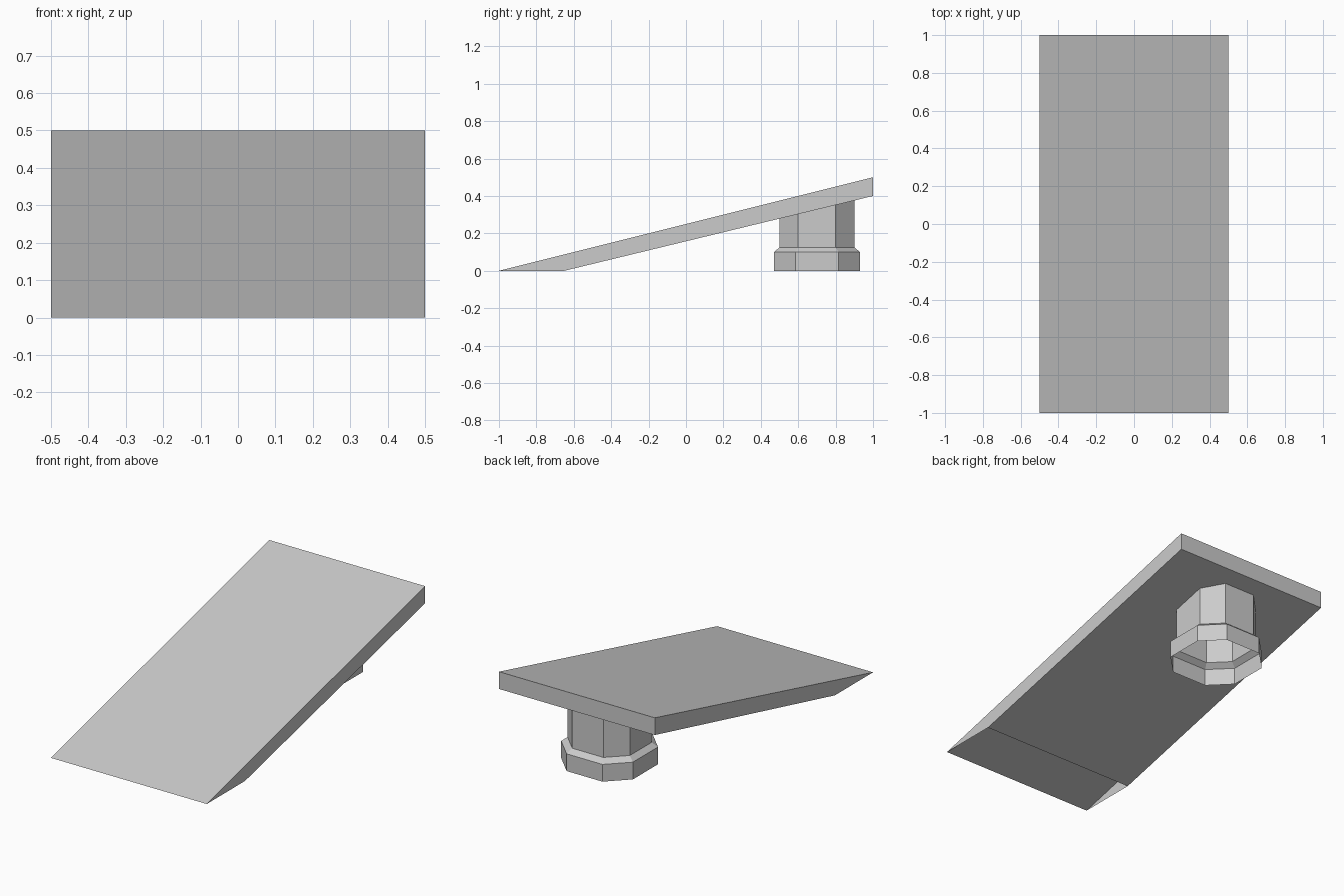
import bpy, bmesh
from mathutils import Vector

cube = bpy.data.objects.get("Cube")
if cube:
    bpy.data.objects.remove(cube, do_unlink=True)

# Single flat grey
grey = bpy.data.materials.new("plain_grey")
grey.use_nodes = True
colour = (0.6, 0.6, 0.6, 1)
grey.diffuse_color = colour
grey.node_tree.nodes["Principled BSDF"].inputs["Base Color"].default_value = colour

HALF_WIDTH = 0.5
TOE_Y = -0.65          # where the sloping underside meets the ground
BACK_Z = 0.4           # height of the underside at the back edge
POST_Y = 0.7


def underside(y):
    return BACK_Z * (y - TOE_Y) / (1 - TOE_Y)


def finish(bm, name):
    mesh = bpy.data.meshes.new(name)
    bm.to_mesh(mesh)
    bm.free()
    mesh.materials.append(grey)
    obj = bpy.data.objects.new(name, mesh)
    bpy.context.collection.objects.link(obj)


# Ramp plank: side profile swept across the width, open where it rests on the ground
bm = bmesh.new()
profile = [(TOE_Y, 0), (1, BACK_Z), (1, 0.5), (-1, 0)]
right, left = [[bm.verts.new((x, y, z)) for y, z in profile]
               for x in (HALF_WIDTH, -HALF_WIDTH)]
bm.faces.new(right)
bm.faces.new(left[::-1])
for i in range(len(profile) - 1):
    bm.faces.new((right[i + 1], right[i], left[i], left[i + 1]))
finish(bm, "ramp_plank")

# Support post: open chamfered-square shell with a wider foot, trimmed to the slope
bm = bmesh.new()
corners = [(2, -1), (2, 1), (1, 2), (-1, 2), (-2, 1), (-2, -1), (-1, -2), (1, -2)]


def ring(radius, z=None):
    verts = []
    for cx, cy in corners:
        x, y = cx * radius / 2, POST_Y + cy * radius / 2
        verts.append(bm.verts.new(Vector((x, y, underside(y) if z is None else z))))
    return verts


rings = [ring(0.23, 0), ring(0.23, 0.1), ring(0.2, 0.125), ring(0.2)]
for low, high in zip(rings, rings[1:]):
    for i in range(len(corners)):
        j = (i + 1) % len(corners)
        bm.faces.new((low[i], low[j], high[j], high[i]))
finish(bm, "support_post")
